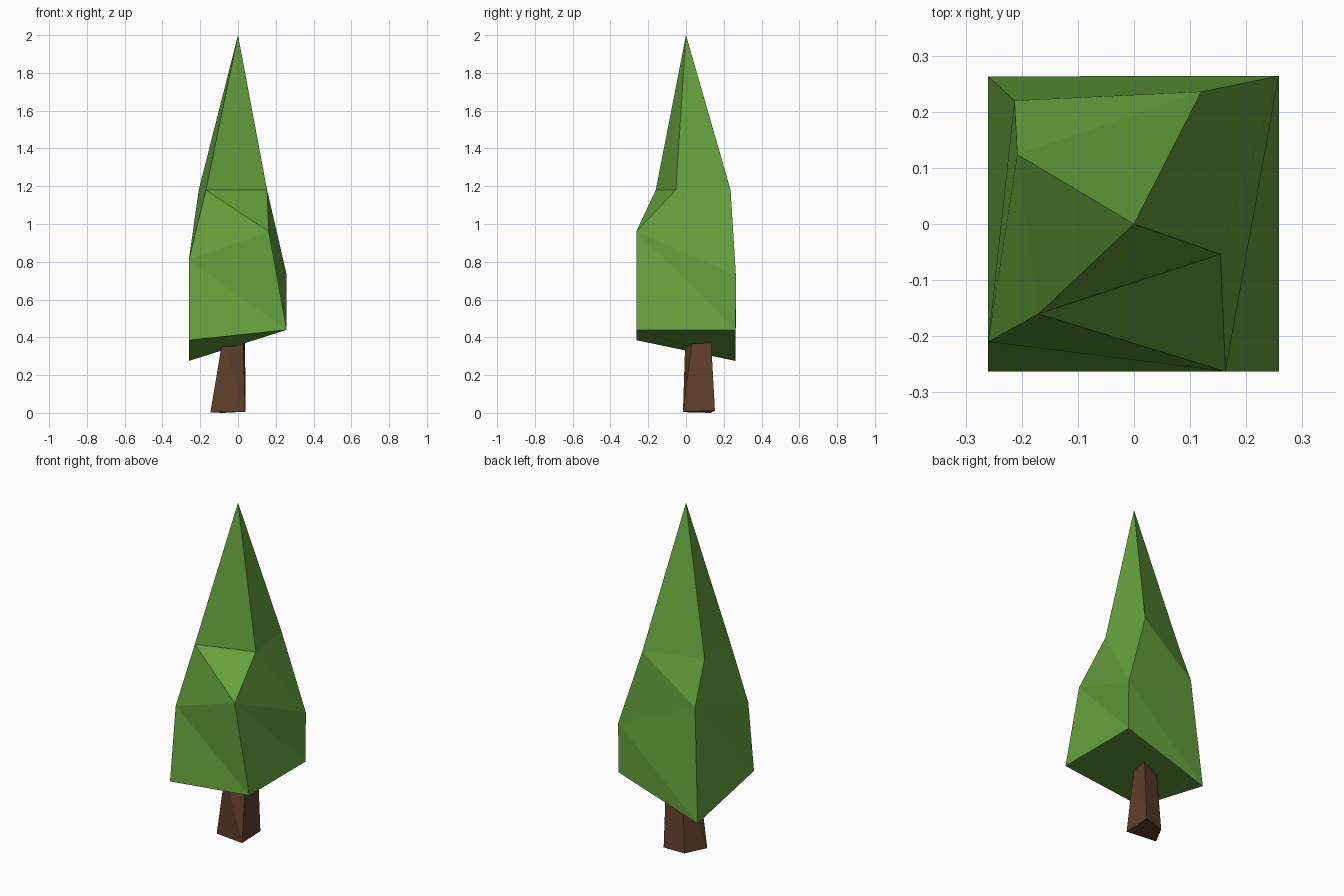
import bpy, bmesh

if "Cube" in bpy.data.objects:
    bpy.data.objects.remove(bpy.data.objects["Cube"])


def material(name, color):
    m = bpy.data.materials.new(name)
    m.diffuse_color = color
    m.use_nodes = True
    m.node_tree.nodes["Principled BSDF"].inputs["Base Color"].default_value = m.diffuse_color
    return m


def loft(name, rings, mat, apex=None):
    """Stack four-cornered rings (front-left, front-right, back-right, back-left)."""
    bm = bmesh.new()
    loops = [[bm.verts.new(p) for p in ring] for ring in rings]
    for low, high in zip(loops, loops[1:]):
        for i in range(4):
            j = (i + 1) % 4
            # warped sides are split along one consistent diagonal
            bm.faces.new((low[i], low[j], high[i]))
            bm.faces.new((low[j], high[j], high[i]))
    bm.faces.new(loops[0][::-1])
    if apex:
        tip = bm.verts.new(apex)
        for i in range(4):
            bm.faces.new((loops[-1][i], loops[-1][(i + 1) % 4], tip))
    else:
        bm.faces.new(loops[-1])
    bmesh.ops.recalc_face_normals(bm, faces=bm.faces)
    mesh = bpy.data.meshes.new(name)
    bm.to_mesh(mesh)
    bm.free()
    mesh.materials.append(mat)
    ob = bpy.data.objects.new(name, mesh)
    bpy.context.collection.objects.link(ob)
    return ob


green = material("leaf_green", (0.13, 0.36, 0.045, 1))
brown = material("bark_brown", (0.12, 0.05, 0.025, 1))

# Foliage: slanted base, uneven shoulders, level waist, pointed tip
base = [(-0.26, -0.263, 0.385), (0.258, -0.263, 0.44),
        (0.258, 0.263, 0.44), (-0.26, 0.263, 0.275)]
shoulder = [(-0.26, -0.21, 0.81), (0.163, -0.263, 0.96),
            (0.258, 0.264, 0.73), (-0.213, 0.22, 0.93)]
waist = [(-0.17, -0.16, 1.18), (0.154, -0.054, 1.18),
         (0.12, 0.236, 1.18), (-0.208, 0.124, 1.18)]
loft("foliage", [base, shoulder, waist], green, apex=(0, 0, 2))

# Trunk: tapered, slightly twisted post running into the foliage
foot = [(-0.146, 0.01, 0.003), (0.038, -0.016, 0.006),
        (0.039, 0.153, 0.012), (-0.081, 0.13, 0.0)]
top = [(-0.083, -0.004, 0.38), (0.028, 0.033, 0.38),
       (0.038, 0.133, 0.38), (-0.058, 0.115, 0.38)]
loft("trunk", [foot, top], brown)
